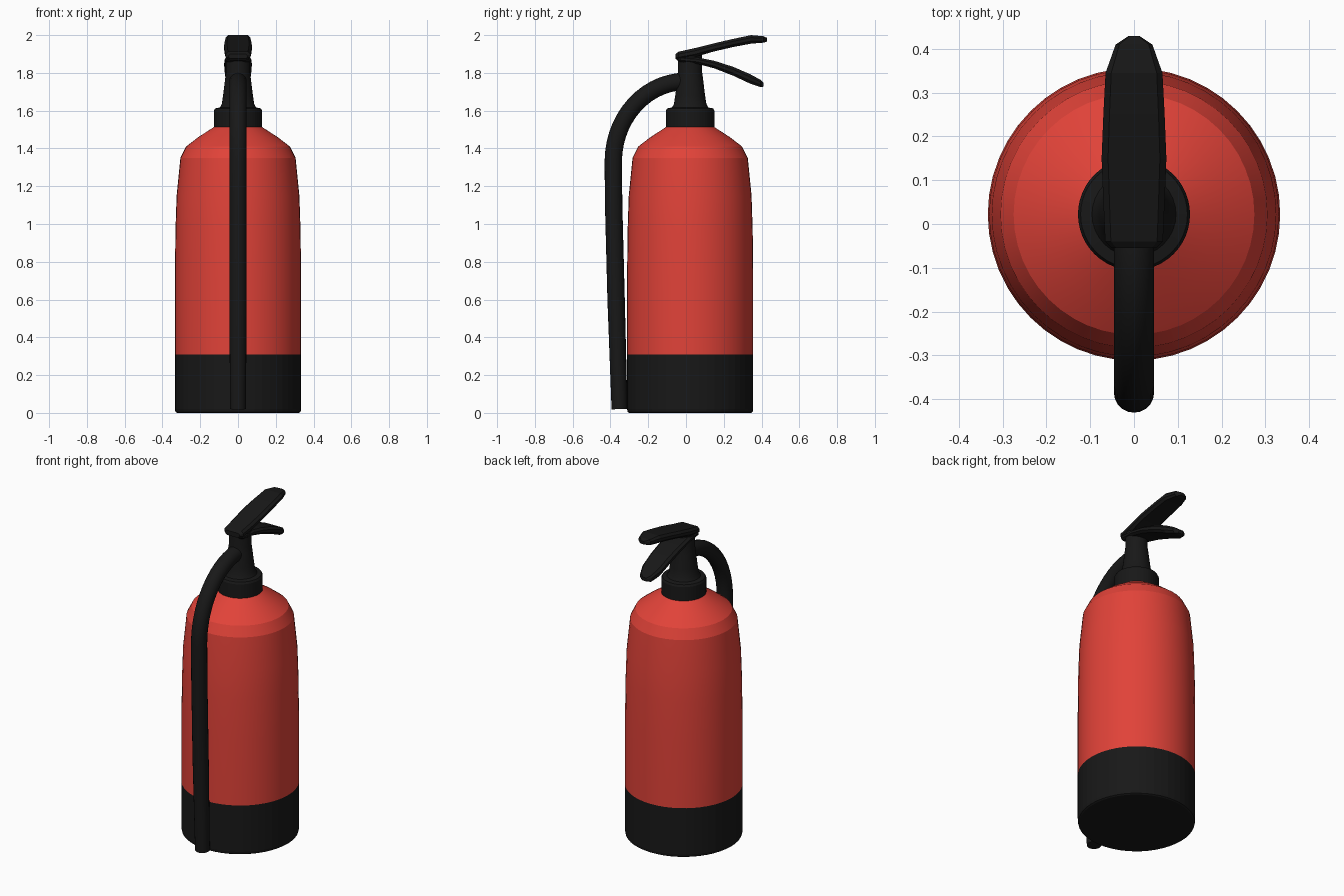
import bpy, bmesh, math
from mathutils import Vector

if "Cube" in bpy.data.objects:
    bpy.data.objects.remove(bpy.data.objects["Cube"])

CY = 0.022   # the bottle axis sits slightly behind the centre

def material(name, rgb):
    m = bpy.data.materials.new(name)
    m.diffuse_color = (*rgb, 1)
    m.use_nodes = True
    m.node_tree.nodes["Principled BSDF"].inputs["Base Color"].default_value = m.diffuse_color
    return m

RED = material("red_paint", (0.75, 0.055, 0.04))
BLACK = material("black_rubber", (0.009, 0.009, 0.009))

def loft(name, rings, mat, smooth=None):
    """Skin a list of equal-length closed rings and cap both ends."""
    bm = bmesh.new()
    rows = [[bm.verts.new(p) for p in ring] for ring in rings]
    n = len(rows[0])
    for a, b in zip(rows, rows[1:]):
        for i in range(n):
            j = (i + 1) % n
            bm.faces.new((a[i], a[j], b[j], b[i]))
    bm.faces.new(rows[0][::-1])
    bm.faces.new(rows[-1])
    bmesh.ops.recalc_face_normals(bm, faces=bm.faces)
    me = bpy.data.meshes.new(name)
    bm.to_mesh(me)
    bm.free()
    ob = bpy.data.objects.new(name, me)
    bpy.context.collection.objects.link(ob)
    me.materials.append(mat)
    if smooth:
        bpy.ops.object.select_all(action='DESELECT')
        ob.select_set(True)
        bpy.context.view_layer.objects.active = ob
        bpy.ops.object.shade_smooth_by_angle(angle=math.radians(smooth))
    return ob

def lathe(name, profile, mat, sides=48, smooth=None):
    angles = [2 * math.pi * i / sides for i in range(sides)]
    return loft(name, [[(r * math.cos(a), CY + r * math.sin(a), z) for a in angles]
                       for r, z in profile], mat, smooth)

# Bottle: black foot, red tank with stepped shoulder
lathe("base_band", [(0.323, 0), (0.331, 0.005), (0.334, 0.02), (0.334, 0.31)], BLACK)
lathe("tank", [(0.334, 0.31), (0.334, 0.72), (0.331, 0.97), (0.325, 1.15),
               (0.305, 1.35), (0.275, 1.41), (0.21, 1.46), (0.125, 1.515)], RED, smooth=8)

# Collar and valve neck
lathe("collar", [(0.128, 1.51), (0.128, 1.6), (0.122, 1.612), (0.095, 1.617)], BLACK)
lathe("valve_neck", [(0.097, 1.615), (0.086, 1.635), (0.079, 1.68), (0.068, 1.77),
                     (0.064, 1.80), (0.064, 1.895)], BLACK, 32, 30)

# Hose: quarter ellipse out of the neck, then straight down to the nozzle
path = [Vector((0, 0.03, 1.755))]
for i in range(15):
    t = math.pi / 2 * i / 14
    path.append(Vector((0, -0.385 * math.sin(t), 1.33 + 0.425 * math.cos(t))))
path += [Vector((0, -0.383, 1.1)), Vector((0, -0.37, 0.6)), Vector((0, -0.352, 0.02))]
rings = []
for i, p in enumerate(path):
    d = (path[min(i + 1, len(path) - 1)] - path[max(i - 1, 0)]).normalized()
    side = Vector((1, 0, 0))
    up = side.cross(d)
    r = 0.046 if i < len(path) - 1 else 0.042
    rings.append([p + r * (math.cos(a) * side + math.sin(a) * up)
                  for a in (2 * math.pi * k / 20 for k in range(20))])
loft("hose", rings, BLACK, 40)

# Handles: stations of (y, top z, bottom z, half width), edges dropped slightly
def lever(name, stations):
    rings = []
    for y, zt, zb, w in stations:
        e = (zt - zb) * 0.3
        rings.append([(-w, y, zb + e), (-w * 0.8, y, zb), (w * 0.8, y, zb), (w, y, zb + e),
                      (w, y, zt - e), (w * 0.8, y, zt), (-w * 0.8, y, zt), (-w, y, zt - e)])
    loft(name, rings, BLACK)

lever("squeeze_lever", [(-0.055, 1.9, 1.875, 0.05), (-0.04, 1.912, 1.87, 0.066),
                        (0.05, 1.932, 1.885, 0.07), (0.15, 1.957, 1.914, 0.074),
                        (0.25, 1.98, 1.937, 0.07), (0.345, 2.0, 1.955, 0.065),
                        (0.41, 1.994, 1.96, 0.042), (0.43, 1.985, 1.966, 0.012)])
lever("carry_handle", [(-0.05, 1.885, 1.868, 0.05), (-0.03, 1.888, 1.858, 0.066),
                       (0.06, 1.882, 1.848, 0.07), (0.15, 1.864, 1.824, 0.073),
                       (0.25, 1.832, 1.785, 0.07), (0.34, 1.793, 1.743, 0.064),
                       (0.395, 1.763, 1.725, 0.042), (0.41, 1.748, 1.727, 0.015)])
